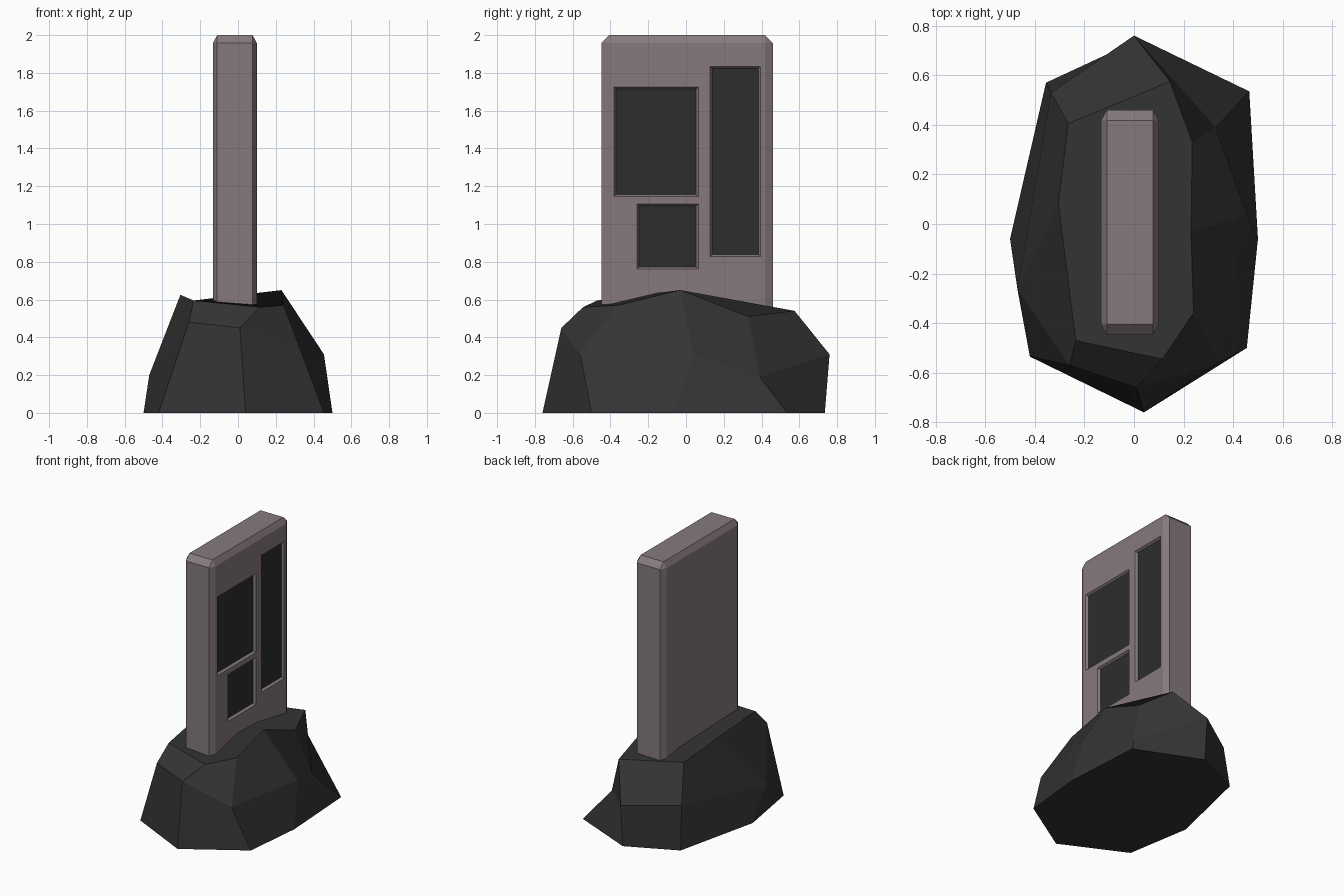
import bpy, bmesh
from mathutils import Vector

if "Cube" in bpy.data.objects:
    bpy.data.objects.remove(bpy.data.objects["Cube"])


def material(name, rgb):
    m = bpy.data.materials.new(name)
    m.diffuse_color = (*rgb, 1)
    m.use_nodes = True
    m.node_tree.nodes["Principled BSDF"].inputs["Base Color"].default_value = m.diffuse_color
    return m


def finish(name, bm, mat=None):
    bmesh.ops.recalc_face_normals(bm, faces=bm.faces)
    me = bpy.data.meshes.new(name)
    bm.to_mesh(me)
    bm.free()
    ob = bpy.data.objects.new(name, me)
    bpy.context.collection.objects.link(ob)
    if mat:
        me.materials.append(mat)
    return ob


def loft(bm, rings):
    """Join rings of equal length with quads and cap both ends."""
    vs = [[bm.verts.new(p) for p in r] for r in rings]
    n = len(vs[0])
    for a, b in zip(vs, vs[1:]):
        for i in range(n):
            j = (i + 1) % n
            bm.faces.new((a[i], a[j], b[j], b[i]))
    bm.faces.new(vs[0][::-1])
    bm.faces.new(vs[-1])


rock_mat = material("dark_rock", (0.034, 0.034, 0.034))
slab_mat = material("mauve_stone", (0.24, 0.195, 0.21))
panel_mat = material("dark_panel", (0.026, 0.026, 0.026))

# Rock base: three irregular eight-sided rings
foot = [(.04, -.76, 0), (.455, -.5, 0), (.5, -.06, 0), (.465, .535, 0),
        (0, .735, 0), (-.355, .57, 0), (-.5, -.06, 0), (-.42, -.535, 0)]
shoulder = [(.01, -.66, .45), (.34, -.56, .31), (.455, .04, .31), (.33, .39, .19),
            (0, .76, .31), (-.335, .53, .31), (-.47, -.265, .2), (-.26, -.57, .48)]
crown = [(.115, -.545, .56), (.24, -.36, .57), (.23, -.03, .65), (.235, .33, .51),
         (.145, .575, .54), (-.265, .405, .56), (-.305, .085, .625), (-.235, -.47, .595)]
bm = bmesh.new()
loft(bm, [foot, shoulder, crown])
finish("rock_base", bm, rock_mat)

# Upright slab: chamfered box, squashed in x so the chamfers are narrower there
lo, hi = Vector((-.133, -.448, .35)), Vector((.10, .46, 2.0))
squash = 0.55
bm = bmesh.new()
bmesh.ops.create_cube(bm, size=1)
size = hi - lo
bmesh.ops.scale(bm, vec=(size.x / squash, size.y, size.z), verts=bm.verts)
bmesh.ops.bevel(bm, geom=bm.edges[:], offset=.042, segments=1, affect='EDGES')
bmesh.ops.scale(bm, vec=(squash, 1, 1), verts=bm.verts)
bmesh.ops.translate(bm, vec=(lo + hi) / 2, verts=bm.verts)
slab = finish("slab", bm, slab_mat)


def rect(x, y0, y1, z0, z1, grow):
    return [(x, y0 - grow, z0 - grow), (x, y1 + grow, z0 - grow),
            (x, y1 + grow, z1 + grow), (x, y0 - grow, z1 + grow)]


# Recessed panels with sloping rims on the right face
panels = {"large_panel": (-.382, .065, 1.145, 1.725),
          "small_panel": (-.26, .065, .762, 1.107),
          "tall_panel": (.128, .394, .828, 1.835)}
depth, rim = .018, .011
for name, r in panels.items():
    bm = bmesh.new()
    loft(bm, [rect(hi.x - depth, *r, -rim), rect(hi.x + depth, *r, rim)])
    cutter = finish(name + "_cutter", bm)
    cutter.hide_render = True
    mod = slab.modifiers.new("recess", 'BOOLEAN')
    mod.operation, mod.solver, mod.object = 'DIFFERENCE', 'EXACT', cutter
    bpy.context.view_layer.objects.active = slab
    bpy.ops.object.modifier_apply(modifier=mod.name)
    bpy.data.objects.remove(cutter)

    # Dark sheet lying on the recess floor
    bm = bmesh.new()
    f = bm.faces.new([bm.verts.new(p) for p in rect(hi.x - depth + .002, *r, -rim)])
    sheet = finish(name, bm, panel_mat)
    if sheet.data.polygons[0].normal.x < 0:
        sheet.data.flip_normals()
